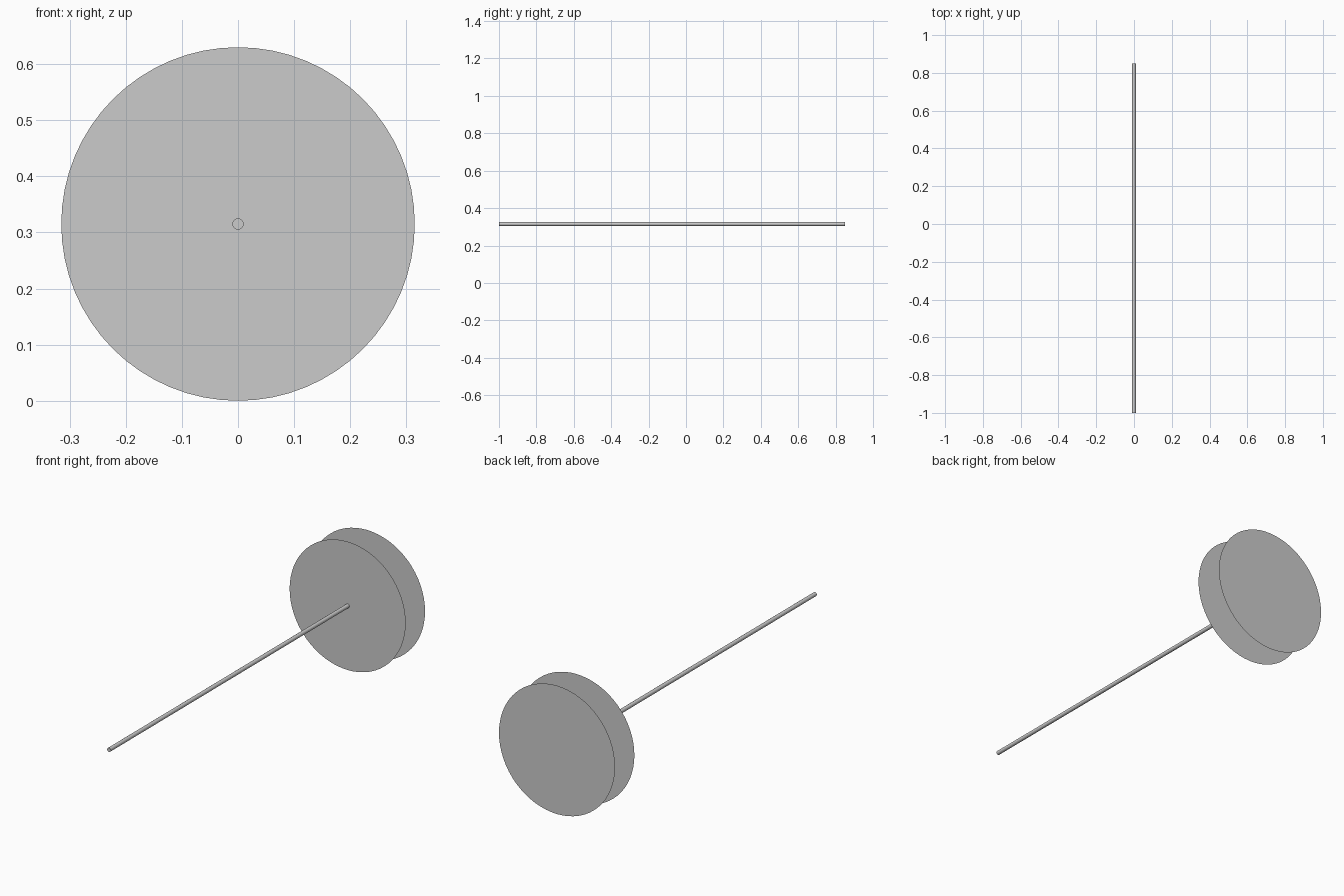
import bpy
from math import radians

if "Cube" in bpy.data.objects:
    bpy.data.objects.remove(bpy.data.objects["Cube"])

R = 0.315          # disc radius, also the height of the axis
FACE_Y = (0.85, 1.0)
ROD_START = -1.0


def along_y(obj, name):
    obj.name = name
    return obj


# Two paper-thin discs at the rear end
for name, y in zip(("front_disc", "back_disc"), FACE_Y):
    bpy.ops.mesh.primitive_circle_add(vertices=64, radius=R, fill_type='NGON',
                                      location=(0, y, R),
                                      rotation=(radians(90), 0, 0))
    along_y(bpy.context.object, name)

# Slim rod running forward from the centre of the front disc
bpy.ops.mesh.primitive_cylinder_add(vertices=16, radius=0.01,
                                    depth=FACE_Y[0] - ROD_START,
                                    location=(0, (FACE_Y[0] + ROD_START) / 2, R),
                                    rotation=(radians(90), 0, 0))
along_y(bpy.context.object, "rod")
bpy.ops.object.shade_smooth_by_angle(angle=radians(40))
